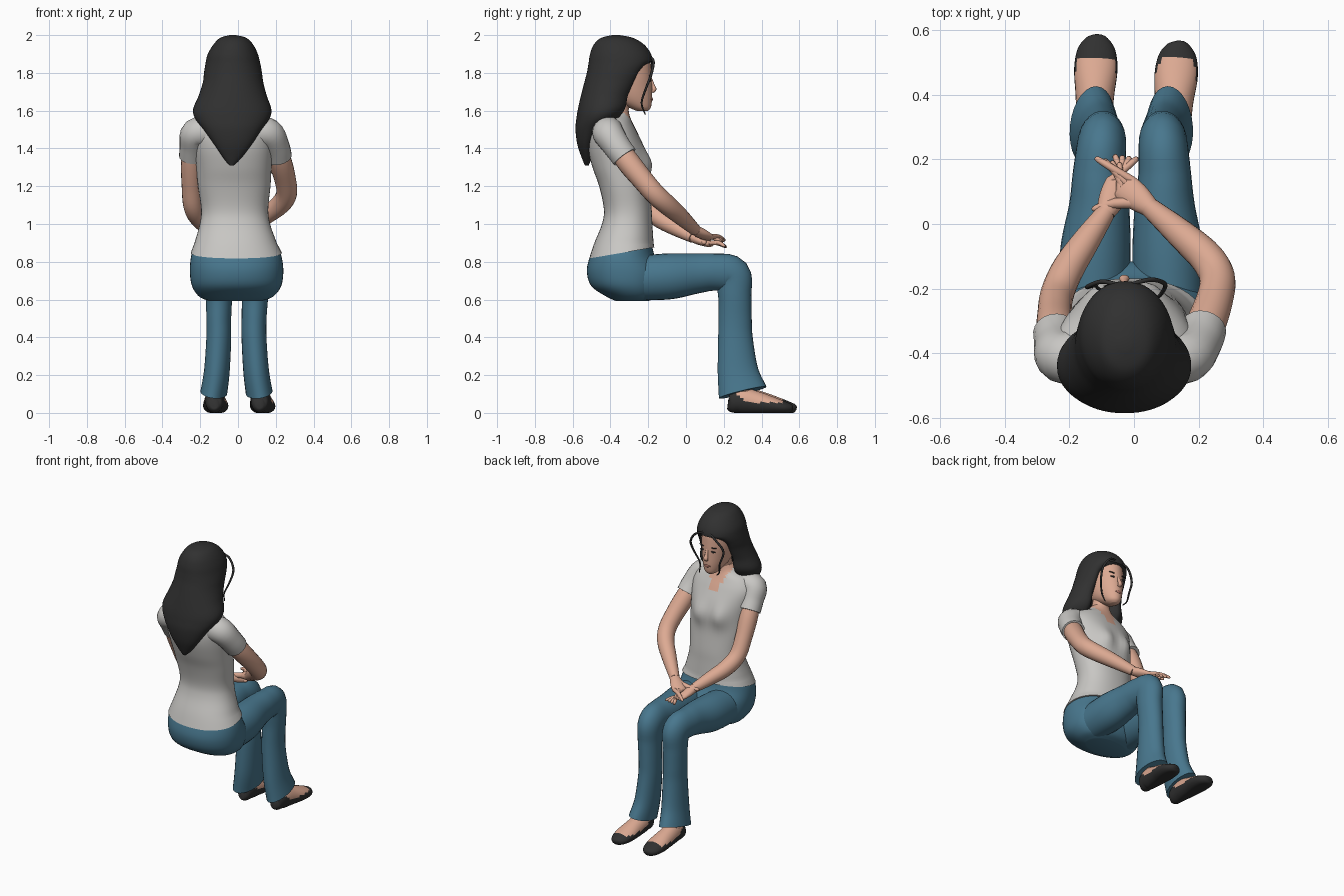
import bpy, bmesh, math
from mathutils import Vector

def material(name, rgb):
    m = bpy.data.materials.new(name)
    m.diffuse_color = (*rgb, 1)
    return m

SKIN = material("skin", (0.72, 0.40, 0.29))
SHIRT = material("light grey cloth", (0.58, 0.57, 0.55))
DENIM = material("blue denim", (0.065, 0.185, 0.27))
BLACK = material("soft black", (0.03, 0.03, 0.03))
LIPS = material("lip", (0.45, 0.18, 0.14))
CX = -0.03   # middle of the head and torso


def smooth_rows(rows, steps):
    """Catmull-Rom interpolation of a list of equal-length tuples."""
    out = []
    for i in range(len(rows) - 1):
        p0, p1, p2, p3 = rows[max(i - 1, 0)], rows[i], rows[i + 1], rows[min(i + 2, len(rows) - 1)]
        for s in range(steps):
            t = s / steps
            out.append([0.5 * (2 * b + (c - a) * t + (2 * a - 5 * b + 4 * c - d) * t * t
                               + (3 * b - a - 3 * c + d) * t ** 3)
                        for a, b, c, d in zip(p0, p1, p2, p3)])
    out.append(list(rows[-1]))
    return out


def skin_rings(name, rings, mats, deform=None, paint=None):
    """Join closed rings of points into a capped, smooth surface."""
    bm = bmesh.new()
    loops = [[bm.verts.new(deform(p) if deform else p) for p in r] for r in rings]
    n = len(loops[0])
    for a, b in zip(loops, loops[1:]):
        for i in range(n):
            bm.faces.new((a[i], a[(i + 1) % n], b[(i + 1) % n], b[i]))
    bm.faces.new(loops[0])
    bm.faces.new(loops[-1])
    bmesh.ops.recalc_face_normals(bm, faces=bm.faces)
    if paint:
        for f in bm.faces:
            f.material_index = paint(f.calc_center_median())
    me = bpy.data.meshes.new(name)
    bm.to_mesh(me)
    bm.free()
    for m in mats:
        me.materials.append(m)
    me.shade_smooth()
    me.set_sharp_from_angle(angle=math.radians(50))
    ob = bpy.data.objects.new(name, me)
    bpy.context.collection.objects.link(ob)
    return ob


def squircle(a, e):
    c, s = math.cos(a), math.sin(a)
    return math.copysign(abs(c) ** e, c), math.copysign(abs(s) ** e, s)


def stack(name, rows, mats, e=0.9, sides=48, steps=5, **kw):
    """Upright form from rows of (z, back y, front y, left x, right x)."""
    rings = []
    for z, yb, yf, xl, xr in smooth_rows(rows, steps):
        ring = []
        for i in range(sides):
            c, s = squircle(2 * math.pi * i / sides, e)
            ring.append(Vector(((xl + xr) / 2 + c * (xr - xl) / 2, (yb + yf) / 2 + s * (yf - yb) / 2, z)))
        rings.append(ring)
    return skin_rings(name, rings, mats, **kw)


def tube(name, rows, mats, sides=20, steps=5, **kw):
    """Limb along a path of (x, y, z, sideways radius, other radius)."""
    rows = smooth_rows(rows, steps)
    pts = [Vector(r[:3]) for r in rows]
    rings, u = [], None
    for i, r in enumerate(rows):
        t = (pts[min(i + 1, len(pts) - 1)] - pts[max(i - 1, 0)]).normalized()
        if u is None:
            u = t.cross(Vector((0, 0, 1))) if abs(t.z) < 0.8 else Vector((1, 0, 0))
        u = (u - t * u.dot(t)).normalized()
        v = t.cross(u)
        rings.append([pts[i] + u * math.cos(a) * r[3] + v * math.sin(a) * r[4]
                      for a in (2 * math.pi * k / sides for k in range(sides))])
    return skin_rings(name, rings, mats, **kw)


def round_tube(name, rows, mats, **kw):
    return tube(name, [(*r, r[3]) for r in rows], mats, **kw)


# Shirt body: bust bulges, tilted hem, skin showing in the V neck
def shape_shirt(p):
    q = p.copy()
    if p.y > -0.33:
        for side in (-1, 1):
            d = ((p.x - CX - side * 0.075) / 0.055) ** 2 + ((p.z - 1.32) / 0.07) ** 2
            q.y += 0.032 * math.exp(-d)
    if p.z < 0.9:
        q.z += (0.9 - p.z) / 0.08 * 0.17 * (p.y + 0.5)
    return q

def neck_v(c):
    return int(c.z > 1.60 or (c.y > -0.38 and abs(c.x - CX) < (c.z - 1.43) * 0.45))

stack("shirt_body", [
    (0.82, -0.512, -0.168, -0.25, 0.232), (0.90, -0.485, -0.172, -0.23, 0.205),
    (1.0, -0.445, -0.178, -0.202, 0.17), (1.08, -0.435, -0.182, -0.195, 0.16),
    (1.2, -0.46, -0.195, -0.212, 0.172), (1.3, -0.495, -0.205, -0.222, 0.178),
    (1.4, -0.52, -0.222, -0.238, 0.185), (1.48, -0.52, -0.255, -0.245, 0.187),
    (1.54, -0.50, -0.285, -0.205, 0.15), (1.58, -0.47, -0.30, -0.125, 0.068),
    (1.62, -0.45, -0.305, -0.09, 0.03)], [SHIRT, SKIN], deform=shape_shirt, paint=neck_v)

# Hips
stack("hips", [
    (0.89, -0.48, -0.18, -0.23, 0.205), (0.83, -0.508, -0.165, -0.248, 0.23),
    (0.75, -0.525, -0.12, -0.255, 0.24), (0.67, -0.50, -0.12, -0.243, 0.228),
    (0.615, -0.42, -0.15, -0.205, 0.185), (0.592, -0.37, -0.2, -0.15, 0.125)], [DENIM])

# Trouser legs, ankles and shoes
def foot_paint(c):
    return int(c.z > 0.055 + max(0, 0.34 - c.y) * 0.5 and 0.27 < c.y < 0.515)

for side, xs, heel, toe, dy in (("left", (-0.125, -0.12, -0.108, -0.1, -0.102, -0.112, -0.128), -0.125, -0.115, 0),
                                ("right", (0.11, 0.105, 0.095, 0.09, 0.085, 0.096, 0.112), 0.115, 0.137, -0.02)):
    a, b, c, k, l, m, h = xs
    tube(side + "_trouser_leg", [
        (a, -0.3, 0.712, 0.105, 0.115), (b, -0.1, 0.722, 0.11, 0.122), (c, 0.05, 0.738, 0.094, 0.107),
        (c, 0.15, 0.745, 0.082, 0.098), (k, 0.243, 0.728, 0.076, 0.1), (k, 0.258, 0.62, 0.07, 0.088),
        (l, 0.26, 0.5, 0.066, 0.088), (l, 0.262, 0.39, 0.066, 0.092), (m, 0.275, 0.22, 0.068, 0.108),
        (h, 0.3, 0.108, 0.071, 0.13)], [DENIM], sides=28)
    round_tube(side + "_ankle", [(heel, 0.29, 0.22, 0.045), (heel, 0.3, 0.14, 0.043),
                                 (heel, 0.32, 0.07, 0.045)], [SKIN])
    x = lambda t: heel + (toe - heel) * t
    tube(side + "_shoe_and_instep", [
        (x(0), 0.222, 0.05, 0.02, 0.025), (x(0), 0.24, 0.05, 0.042, 0.05), (x(.2), 0.31 + dy, 0.065, 0.053, 0.068),
        (x(.4), 0.40 + dy, 0.052, 0.06, 0.06), (x(.7), 0.48 + dy, 0.038, 0.067, 0.046),
        (x(.9), 0.54 + dy, 0.028, 0.058, 0.033), (x(1), 0.575 + dy, 0.024, 0.034, 0.022),
        (x(1), 0.585 + dy, 0.022, 0.012, 0.008)], [BLACK, SKIN], sides=28,
        deform=lambda p: Vector((p.x, p.y, max(p.z, 0.0))), paint=foot_paint)

# Sleeves and arms
round_tube("right_sleeve", [(0.09, -0.41, 1.485, 0.085), (0.16, -0.41, 1.478, 0.082),
                            (0.2, -0.365, 1.41, 0.073), (0.215, -0.325, 1.355, 0.071)], [SHIRT])
round_tube("left_sleeve", [(-0.15, -0.41, 1.485, 0.085), (-0.222, -0.41, 1.478, 0.082),
                           (-0.238, -0.37, 1.41, 0.071), (-0.243, -0.335, 1.355, 0.069)], [SHIRT])
round_tube("right_arm", [(0.18, -0.39, 1.45, 0.05), (0.22, -0.315, 1.34, 0.061), (0.25, -0.23, 1.235, 0.057),
                         (0.257, -0.165, 1.16, 0.055), (0.225, -0.105, 1.105, 0.053),
                         (0.15, -0.035, 1.045, 0.046), (0.05, 0.05, 0.967, 0.031)], [SKIN])
round_tube("left_arm", [(-0.23, -0.39, 1.45, 0.05), (-0.243, -0.33, 1.33, 0.058), (-0.245, -0.27, 1.2, 0.053),
                        (-0.237, -0.215, 1.095, 0.052), (-0.205, -0.14, 1.03, 0.05),
                        (-0.15, -0.055, 0.98, 0.043), (-0.088, 0.035, 0.93, 0.03)], [SKIN])


# Hands: palm, four fanned fingers and a thumb
def hand(side, wrist, knuckle, first_tip, last_tip, thumb):
    w, k = Vector(wrist), Vector(knuckle)
    mid = w.lerp(k, 0.5)
    tube(side + "_palm", [(*w, 0.03, 0.027), (*mid, 0.042, 0.026), (*k, 0.043, 0.018),
                          (*w.lerp(k, 1.1), 0.03, 0.01)], [SKIN])
    across = (k - w).cross(Vector((0, 0, 1))).normalized()
    for i in range(4):
        base = w.lerp(k, 0.9) + across * (i - 1.5) * 0.021
        tip = Vector(first_tip).lerp(Vector(last_tip), i / 3)
        bend = base.lerp(tip, 0.55) + Vector((0, 0, 0.01))
        round_tube(side + "_finger", [(*base, 0.013), (*bend, 0.0115), (*base.lerp(tip, 0.93), 0.009),
                                      (*tip, 0.003)], [SKIN], sides=10, steps=3)
    t = Vector(thumb)
    round_tube(side + "_thumb", [(*w.lerp(k, 0.25), 0.02), (*mid.lerp(t, 0.5), 0.016),
                                 (*mid.lerp(t, 0.9), 0.011), (*t, 0.004)], [SKIN], sides=10, steps=3)

hand("right", (0.05, 0.05, 0.967), (-0.03, 0.115, 0.93), (-0.045, 0.19, 0.905), (-0.12, 0.205, 0.915),
     (-0.13, 0.045, 0.93))
hand("left", (-0.088, 0.035, 0.93), (-0.045, 0.125, 0.895), (0.012, 0.205, 0.885), (-0.06, 0.215, 0.88),
     (0.0, 0.1, 0.9))

# Neck and head
round_tube("neck", [(CX, -0.40, 1.52, 0.07), (CX, -0.36, 1.61, 0.056), (CX, -0.33, 1.72, 0.058)], [SKIN])
stack("head", [(z, yb, yf, CX - w, CX + w) for z, yb, yf, w in (
    (1.597, -0.255, -0.205, 0.02), (1.615, -0.30, -0.187, 0.045), (1.66, -0.39, -0.18, 0.071),
    (1.72, -0.44, -0.18, 0.088), (1.80, -0.46, -0.183, 0.098), (1.88, -0.46, -0.195, 0.093),
    (1.95, -0.42, -0.25, 0.06))], [SKIN], e=1.0)
tube("nose", [(CX, -0.188, 1.775, 0.008, 0.006), (CX, -0.176, 1.735, 0.011, 0.01),
              (CX, -0.169, 1.712, 0.016, 0.012), (CX, -0.18, 1.698, 0.01, 0.006)], [SKIN], sides=12)


# Painted face details as thin plates
def bar(name, x, y, z, length, thick, mat, tilt=0):
    tube(name, [(x + CX + s * length, y - 0.006 * abs(s), z + tilt * s, 0.0045, max(thick * (1 - s * s), 0.0008))
                for s in (-1, -0.5, 0, 0.5, 1)], [mat], sides=10, steps=2)

for s in (-1, 1):
    bar("eye", s * 0.039, -0.188, 1.76, 0.018, 0.006, BLACK)
    bar("eyebrow", s * 0.04, -0.189, 1.787, 0.023, 0.003, BLACK, s * 0.002)
bar("lips", 0, -0.180, 1.66, 0.024, 0.009, LIPS)


# Long hair, hollowed in front to frame the face
def frame_face(p):
    q = p.copy()
    if p.y > -0.36 and p.z < 1.86:
        d = min(1, (1.86 - p.z) / 0.06)
        q.y -= 0.11 * d * math.exp(-((p.x - CX) / 0.085) ** 4)
    return q

stack("long_hair", [
    (2.0, -0.39, -0.35, -0.045, -0.01), (1.985, -0.45, -0.28, -0.095, 0.045), (1.95, -0.488, -0.222, -0.13, 0.08),
    (1.9, -0.508, -0.185, -0.16, 0.105), (1.85, -0.516, -0.178, -0.172, 0.118), (1.80, -0.525, -0.205, -0.18, 0.127),
    (1.75, -0.538, -0.235, -0.186, 0.134), (1.68, -0.556, -0.275, -0.208, 0.152), (1.61, -0.572, -0.295, -0.237, 0.176),
    (1.56, -0.58, -0.335, -0.228, 0.168), (1.5, -0.585, -0.42, -0.182, 0.125), (1.42, -0.575, -0.48, -0.125, 0.072),
    (1.35, -0.552, -0.50, -0.078, 0.018), (1.31, -0.535, -0.515, -0.045, -0.022)], [BLACK], e=0.97, deform=frame_face)

# Loose strands beside the face
round_tube("right_strand", [(-0.02, -0.19, 1.885, 0.006), (0.05, -0.172, 1.86, 0.007), (0.095, -0.185, 1.79, 0.007),
                            (0.085, -0.215, 1.71, 0.006), (0.06, -0.235, 1.64, 0.005), (0.05, -0.215, 1.58, 0.003)],
           [BLACK], sides=8)
round_tube("left_strand", [(-0.04, -0.19, 1.885, 0.006), (-0.1, -0.178, 1.85, 0.007), (-0.145, -0.195, 1.78, 0.007),
                           (-0.12, -0.19, 1.69, 0.006), (-0.11, -0.2, 1.63, 0.005), (-0.085, -0.21, 1.6, 0.003)],
           [BLACK], sides=8)
